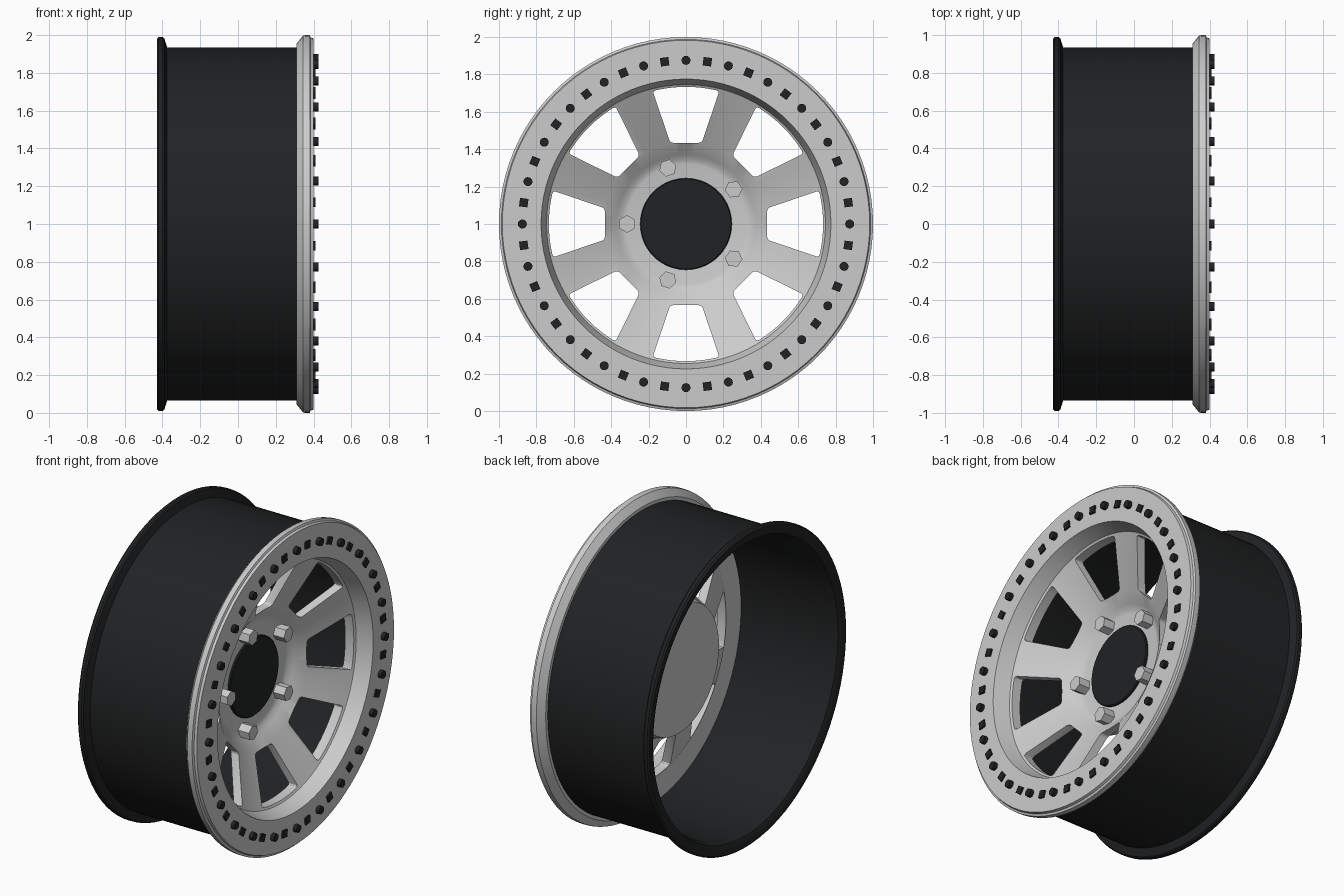
import bpy, bmesh, math
from mathutils import Matrix, Vector

if "Cube" in bpy.data.objects:
    bpy.data.objects.remove(bpy.data.objects["Cube"])

CENTRE = Matrix.Translation((0, 0, 1))
dark = bpy.data.materials.new("satin_black")
dark.diffuse_color = (0.015, 0.016, 0.017, 1)
dark.use_nodes = True
dark.node_tree.nodes["Principled BSDF"].inputs["Base Color"].default_value = dark.diffuse_color


def finish(bm, name, mat=None, smooth=True):
    bmesh.ops.remove_doubles(bm, verts=bm.verts, dist=1e-5)
    bmesh.ops.recalc_face_normals(bm, faces=bm.faces)
    bm.transform(CENTRE)
    me = bpy.data.meshes.new(name)
    bm.to_mesh(me)
    bm.free()
    ob = bpy.data.objects.new(name, me)
    bpy.context.collection.objects.link(ob)
    if mat:
        me.materials.append(mat)
    if smooth:
        shade(ob)
    return ob


def shade(ob):
    bpy.ops.object.select_all(action='DESELECT')
    ob.select_set(True)
    bpy.context.view_layer.objects.active = ob
    bpy.ops.object.shade_smooth_by_angle(angle=math.radians(28))


def lathe(name, profile, mat=None, seg=96, smooth=True):
    """Revolve a closed (x, radius) profile around the wheel axis."""
    bm = bmesh.new()
    rings = []
    for i in range(seg):
        a = 2 * math.pi * i / seg
        rings.append([bm.verts.new((x, -r * math.sin(a), r * math.cos(a))) for x, r in profile])
    n = len(profile)
    for i in range(seg):
        p, q = rings[i], rings[(i + 1) % seg]
        for j in range(n):
            k = (j + 1) % n
            if profile[j][1] + profile[k][1] > 0:
                bm.faces.new((p[j], p[k], q[k], q[j]))
    bmesh.ops.dissolve_degenerate(bm, dist=1e-6, edges=bm.edges)
    return finish(bm, name, mat, smooth)


def studs(name, count, start, ring_r, x0, x1, rad, sides, mat=None, turn=0.0):
    """Ring of short prisms pointing along the wheel axis."""
    bm = bmesh.new()
    for i in range(count):
        m = (Matrix.Rotation(math.radians(start + 360 * i / count), 4, 'X')
             @ Matrix.Translation(((x0 + x1) / 2, 0, ring_r))
             @ Matrix.Rotation(math.radians(turn), 4, 'X')
             @ Matrix.Rotation(math.pi / 2, 4, 'Y'))
        bmesh.ops.create_cone(bm, cap_ends=True, segments=sides, radius1=rad,
                              radius2=rad, depth=x1 - x0, matrix=m)
    return finish(bm, name, mat, sides > 8)


# Barrel with rolled rear flange
lathe("barrel", [(0.33, 0.935), (-0.375, 0.935), (-0.39, 0.983), (-0.40, 0.99),
                 (-0.42, 0.99), (-0.43, 0.98), (-0.43, 0.95), (-0.415, 0.92),
                 (-0.37, 0.905), (0.33, 0.905)], dark)

# Outer clamp ring
lathe("clamp_ring", [(0.31, 0.90), (0.31, 0.955), (0.345, 0.998), (0.355, 1.0),
                     (0.38, 1.0), (0.385, 0.987), (0.40, 0.982), (0.40, 0.775),
                     (0.30, 0.745), (0.30, 0.90)])

# Dished wheel face
face = lathe("wheel_face", [(0.10, 0), (0.10, 0.32), (0.107, 0.345), (0.125, 0.37),
                            (0.175, 0.435), (0.295, 0.735), (0.305, 0.75), (0.305, 0.91),
                            (0.25, 0.91), (0.25, 0.76), (0.235, 0.735), (0.115, 0.42),
                            (0.05, 0.40), (0.05, 0)], smooth=False)

# Eight rounded window cutters
bm = bmesh.new()
half = math.atan2(0.178, 0.71)
outer = [(0.733 * math.sin(half * t / 4), 0.733 * math.cos(half * t / 4)) for t in range(-4, 5)]
outline = [(-0.084, 0.434)] + outer + [(0.084, 0.434)]
for i in range(8):
    rot = Matrix.Rotation(math.pi / 4 * i, 4, 'X')
    back = [bm.verts.new(rot @ Vector((0.0, y, z))) for y, z in outline]
    front = [bm.verts.new(rot @ Vector((0.45, y, z))) for y, z in outline]
    bm.faces.new(back)
    bm.faces.new(front[::-1])
    n = len(outline)
    for j in range(n):
        k = (j + 1) % n
        bm.faces.new((back[j], front[j], front[k], back[k]))
    corners = [bm.edges.get((back[j], front[j])) for j in (0, 1, n - 2, n - 1)]
    bmesh.ops.bevel(bm, geom=corners, offset=0.016, segments=3, affect='EDGES', profile=0.5)
cutter = finish(bm, "window_cutter", smooth=False)
cutter.hide_render = True

mod = face.modifiers.new("windows", 'BOOLEAN')
mod.operation = 'DIFFERENCE'
mod.solver = 'EXACT'
mod.object = cutter
bpy.context.view_layer.objects.active = face
bpy.ops.object.modifier_apply(modifier=mod.name)
bpy.data.objects.remove(cutter, do_unlink=True)
shade(face)

# Centre cap
lathe("centre_cap", [(0.08, 0), (0.08, 0.245), (0.11, 0.245), (0.115, 0.24), (0.115, 0)], dark, 64)

# Lug nuts
studs("lug_nuts", 5, 90, 0.315, 0.09, 0.175, 0.047, 6)

# Alternating round and square bolts on the clamp ring
studs("round_bolts", 24, 0, 0.875, 0.38, 0.425, 0.024, 16, dark)
studs("square_bolts", 24, 7.5, 0.875, 0.38, 0.41, 0.032, 4, dark, 45)
